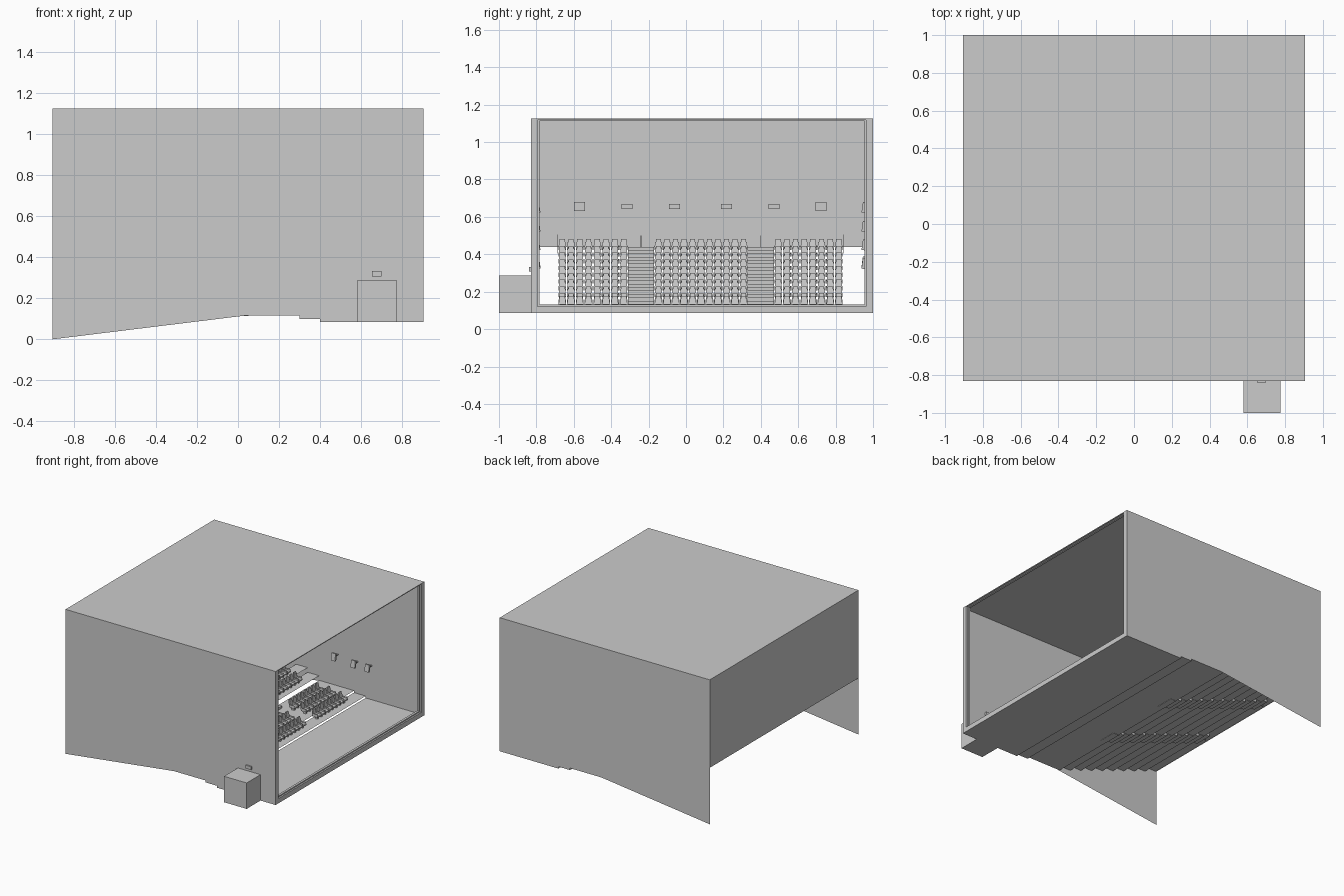
import bpy, bmesh, math
from mathutils import Matrix, Vector

if "Cube" in bpy.data.objects:
    bpy.data.objects.remove(bpy.data.objects["Cube"])

X0, X1, Y0, Y1, TOP = -0.905, 0.905, -0.83, 1.0, 1.125


def finish(name, bm):
    mesh = bpy.data.meshes.new(name)
    bm.to_mesh(mesh)
    bm.free()
    ob = bpy.data.objects.new(name, mesh)
    bpy.context.collection.objects.link(ob)
    return ob


def add_box(bm, x, y, z, rot=None):
    """Add a box given (min, max) ranges, optionally rotated about its centre."""
    c = Vector([(a + b) / 2 for a, b in (x, y, z)])
    s = [b - a for a, b in (x, y, z)]
    m = Matrix.Translation(c) @ (rot or Matrix()) @ Matrix.Diagonal((*s, 1))
    return bmesh.ops.create_cube(bm, size=1, matrix=m)["verts"]


def box(name, x, y, z, rot=None):
    bm = bmesh.new()
    add_box(bm, x, y, z, rot)
    return finish(name, bm)


def sheet(name, points):
    bm = bmesh.new()
    bm.faces.new([bm.verts.new(p) for p in points])
    return finish(name, bm)


# Side walls: sheets whose lower edge follows the hall profile
profile = [(X0, 0), (0.03, 0.115), (0.3, 0.115), (0.3, 0.1), (0.4, 0.1),
           (0.4, 0.085), (X1, 0.085), (X1, TOP), (X0, TOP)]
for name, y in (("left_side_wall", Y0), ("right_side_wall", Y1)):
    sheet(name, [(x, y, z) for x, z in profile])

# Ceiling and back wall
sheet("ceiling", [(X0, Y0, TOP), (X1, Y0, TOP), (X1, Y1, TOP), (X0, Y1, TOP)])
sheet("back_wall", [(X0, Y0, 0.44), (X0, Y1, 0.44), (X0, Y1, TOP), (X0, Y0, TOP)])

# Floor levels: open treads from the front of the hall up to the back
levels = [(0.4, X1, 0.085), (0.3, 0.4, 0.1), (0.0, 0.3, 0.115)]
rows = [(0.33, 0.1), (0.23, 0.115), (0.13, 0.115)]
for k in range(9):
    xa, z = -0.1 * (k + 1), 0.115 + 0.0361 * (k + 1)
    levels.append((xa, xa + 0.1, z))
    if k < 8:
        rows.append((xa + 0.04, z))
for i, (xa, xb, z) in enumerate(levels):
    sheet(f"floor_level_{i}", [(xa, Y0, z), (xb, Y0, z), (xb, Y1, z), (xa, Y1, z)])

# Frame around the open screen end, with a thin inner lip
def frame(name, x, y, z, side, low, high):
    bm = bmesh.new()
    add_box(bm, x, (y[0], y[0] + side), z)
    add_box(bm, x, (y[1] - side, y[1]), z)
    add_box(bm, x, (y[0] + side, y[1] - side), (z[0], z[0] + low))
    add_box(bm, x, (y[0] + side, y[1] - side), (z[1] - high, z[1]))
    finish(name, bm)


frame("screen_frame", (0.885, X1), (Y0, Y1), (0.085, TOP), 0.037, 0.037, 0.006)
frame("screen_frame_lip", (0.875, 0.893), (-0.795, 0.965), (0.12, 1.121), 0.011, 0.011, 0.007)

# Entrance block and sign outside the side wall
box("entrance_block", (0.58, 0.775), (-1.0, Y0), (0.085, 0.287))
box("entrance_sign", (0.652, 0.7), (-0.84, -0.81), (0.307, 0.332))

# Seat mesh shared by all rows, facing the screen (+x)
bm = bmesh.new()
tilt = Matrix.Rotation(math.radians(-10), 4, "Y")
add_box(bm, (-0.012, 0.034), (-0.016, 0.016), (0.024, 0.034))
add_box(bm, (-0.024, -0.014), (-0.018, 0.018), (0.02, 0.062), tilt)
add_box(bm, (-0.029, -0.019), (-0.014, 0.014), (0.06, 0.077), tilt)
add_box(bm, (-0.008, 0.014), (-0.007, 0.007), (0, 0.024))
for s in (-1, 1):
    add_box(bm, (-0.018, 0.026), sorted((s * 0.018, s * 0.021)), (0.02, 0.043))
seat = finish("seat_row", bm)
seat_mesh = seat.data
bpy.data.objects.remove(seat)

# Seat rows in three blocks
for block, ya, yb, count in (("left", -0.685, -0.31, 8), ("middle", -0.17, 0.33, 11),
                             ("right", 0.47, 0.84, 8)):
    pitch = (yb - ya) / count
    for i, (x, z) in enumerate(rows):
        row = bpy.data.objects.new(f"{block}_seat_row_{i}", seat_mesh)
        bpy.context.collection.objects.link(row)
        row.location = (x, ya + pitch / 2, z)
        arr = row.modifiers.new("seats", "ARRAY")
        arr.use_relative_offset = False
        arr.use_constant_offset = True
        arr.constant_offset_displace = (0, pitch, 0)
        arr.count = count

# Aisle stairs with half-height steps, and a slim railing post at the top
for name, ya, yb in (("left", -0.31, -0.17), ("right", 0.33, 0.47)):
    bm = bmesh.new()
    for k in range(18):
        xb, z = 0.05 - 0.05 * k, 0.133 + 0.01805 * k
        add_box(bm, (xb - 0.05, xb), (ya, yb), (z - 0.02, z))
    finish(f"{name}_aisle_stairs", bm)
    mid = (ya + yb) / 2
    box(f"{name}_aisle_post", (-0.87, -0.866), (mid - 0.002, mid + 0.002), (0.42, 0.5))

# Thin posts at the outer ends of the last row
for name, y in (("left", -0.688), ("right", 0.843)):
    box(f"{name}_end_post", (-0.8, -0.78), (y - 0.002, y + 0.002), (0.404, 0.505))

# Back wall speakers
for i, y in enumerate((-0.57, -0.315, -0.062, 0.217, 0.47, 0.722)):
    h = 0.024 if i in (0, 5) else 0.014
    box(f"back_speaker_{i}", (X0, X0 + 0.035), (y - 0.029, y + 0.029), (0.655 - h, 0.655 + h))

# Side wall speakers, tilted down and following the slope of the seating
for side, y, s in (("left", -0.79, 1), ("right", 0.95, -1)):
    rot = Matrix.Rotation(math.radians(8 * s), 4, "X")
    for i, (x, z) in enumerate(((0.45, 0.35), (0.33, 0.35), (0.16, 0.36),
                                (-0.1, 0.45), (-0.4, 0.55), (-0.7, 0.65))):
        box(f"{side}_wall_speaker_{i}", (x - 0.018, x + 0.018), (y - 0.008, y + 0.008),
            (z - 0.028, z + 0.028), rot)
        wall = (Y0, y) if s > 0 else (y, Y1)
        box(f"{side}_speaker_bracket_{i}", (x - 0.004, x + 0.004), wall, (z - 0.004, z + 0.004))
